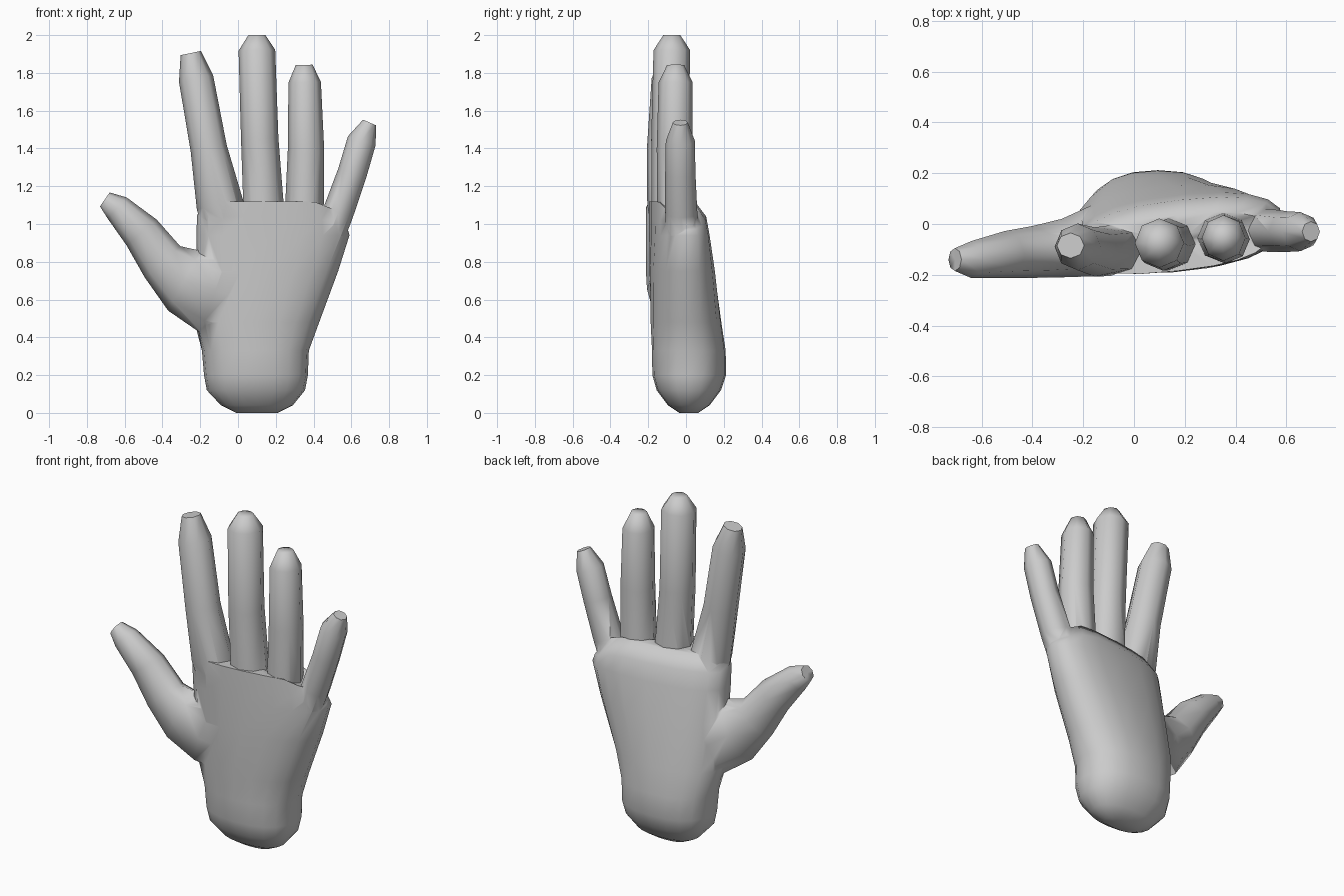
import bpy, bmesh, math
from mathutils import Vector


def loft(name, rings):
    """Skin a list of point rings and cap both ends."""
    bm = bmesh.new()
    loops = [[bm.verts.new(p) for p in ring] for ring in rings]
    for a, b in zip(loops, loops[1:]):
        n = len(a)
        for i in range(n):
            bm.faces.new((a[i], a[(i + 1) % n], b[(i + 1) % n], b[i]))
    caps = [bm.faces.new(loops[0][::-1]), bm.faces.new(loops[-1])]
    bmesh.ops.poke(bm, faces=caps)
    bmesh.ops.recalc_face_normals(bm, faces=bm.faces)
    mesh = bpy.data.meshes.new(name)
    bm.to_mesh(mesh)
    bm.free()
    obj = bpy.data.objects.new(name, mesh)
    bpy.context.collection.objects.link(obj)
    return obj


def palm_ring(z, cx, rx, cy, ry, tilt, power):
    """Rounded oval, leaning in y across x, drooping on the little finger side."""
    ring = []
    for i in range(20):
        a = math.tau * i / 20
        c, s = math.cos(a), math.sin(a)
        dx = rx * math.copysign(abs(c) ** (2 / power), c)
        dy = ry * math.copysign(abs(s) ** (2 / power), s)
        droop = 0.4 * max(0, cx + dx - 0.4) if z > 1 else 0
        ring.append((cx + dx, cy + tilt * dx + dy, z - droop))
    return ring


def digit(name, path, sides=8):
    """Tube along (x, y, z, half width, half depth) stations."""
    pts = [Vector(p[:3]) for p in path]
    rings = []
    for i, p in enumerate(path):
        t = pts[min(i + 1, len(pts) - 1)] - pts[max(i - 1, 0)]
        side = Vector((t.z, 0, -t.x)).normalized()
        rings.append([pts[i] + side * p[3] * math.cos(math.tau * k / sides)
                      + Vector((0, p[4] * math.sin(math.tau * k / sides), 0))
                      for k in range(sides)])
    return loft(name, rings)


# Palm and wrist
hand = loft("hand", [palm_ring(*s) for s in (
    (0.00, 0.10, 0.11, 0.015, 0.05, 0.00, 2.3),
    (0.04, 0.10, 0.19, 0.015, 0.11, 0.00, 2.3),
    (0.12, 0.095, 0.26, 0.015, 0.17, 0.00, 2.3),
    (0.20, 0.095, 0.275, 0.017, 0.195, 0.00, 2.3),
    (0.33, 0.092, 0.283, 0.015, 0.195, 0.01, 2.3),
    (0.48, 0.10, 0.33, 0.000, 0.187, 0.04, 2.2),
    (0.75, 0.155, 0.375, -0.02, 0.17, 0.07, 2.4),
    (0.94, 0.185, 0.405, -0.035, 0.15, 0.10, 2.5),
    (1.04, 0.183, 0.40, -0.045, 0.14, 0.11, 2.5),
    (1.12, 0.17, 0.365, -0.075, 0.11, 0.11, 2.5))])

# Four fingers and the thumb
digits = [
    digit("index_finger", [
        (-0.05, -0.08, 0.85, 0.10, 0.08), (-0.095, -0.105, 1.10, 0.125, 0.10),
        (-0.155, -0.11, 1.40, 0.097, 0.097), (-0.222, -0.09, 1.77, 0.092, 0.092),
        (-0.25, -0.085, 1.905, 0.055, 0.05)]),
    digit("middle_finger", [
        (0.15, -0.07, 0.90, 0.10, 0.09), (0.135, -0.08, 1.10, 0.107, 0.103),
        (0.115, -0.085, 1.45, 0.099, 0.099), (0.10, -0.075, 1.92, 0.097, 0.097),
        (0.10, -0.075, 2.00, 0.045, 0.045)]),
    digit("ring_finger", [
        (0.34, -0.05, 0.90, 0.09, 0.09), (0.352, -0.055, 1.10, 0.102, 0.098),
        (0.36, -0.06, 1.40, 0.096, 0.095), (0.353, -0.055, 1.75, 0.086, 0.09),
        (0.35, -0.055, 1.842, 0.045, 0.045)]),
    digit("little_finger", [
        (0.44, -0.02, 0.82, 0.08, 0.08), (0.53, -0.025, 1.06, 0.082, 0.085),
        (0.605, -0.03, 1.27, 0.078, 0.08), (0.655, -0.03, 1.44, 0.077, 0.077),
        (0.697, -0.03, 1.537, 0.038, 0.04)]),
    digit("thumb", [
        (0.06, 0.00, 0.58, 0.22, 0.13), (-0.12, -0.055, 0.65, 0.24, 0.15),
        (-0.285, -0.095, 0.70, 0.18, 0.115), (-0.40, -0.11, 0.80, 0.125, 0.102),
        (-0.51, -0.12, 0.955, 0.105, 0.092), (-0.64, -0.14, 1.085, 0.075, 0.073),
        (-0.705, -0.14, 1.13, 0.045, 0.045)])]

# Fuse every digit into the hand
for d in digits:
    mod = hand.modifiers.new("join_" + d.name, 'BOOLEAN')
    mod.operation = 'UNION'
    mod.solver = 'EXACT'
    mod.use_self = True
    mod.object = d
bpy.context.view_layer.update()
evaluated = hand.evaluated_get(bpy.context.evaluated_depsgraph_get())
fused = bpy.data.meshes.new_from_object(evaluated)
hand.modifiers.clear()
hand.data = fused
for d in digits:
    bpy.data.objects.remove(d)

# Smooth skin, rounded tips, crisp creases
bpy.context.view_layer.objects.active = hand
hand.select_set(True)
bpy.ops.object.shade_smooth_by_angle(angle=math.radians(70))
